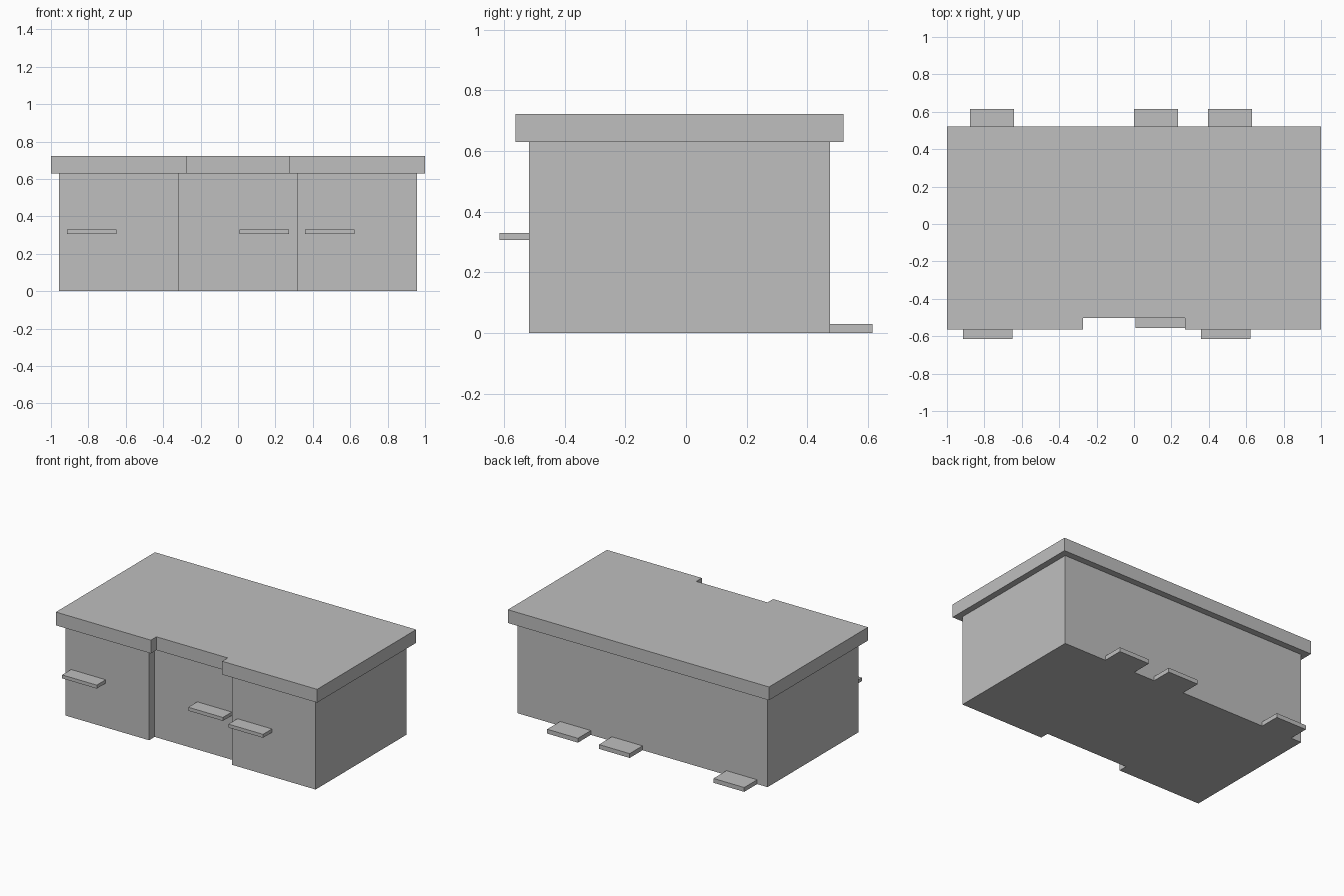
import bpy
import bmesh

cube = bpy.data.objects.get("Cube")
if cube:
    bpy.data.objects.remove(cube, do_unlink=True)

# Single plain grey finish
grey = bpy.data.materials.new("plain grey")
grey.use_nodes = True
colour = (0.52, 0.52, 0.52, 1)
grey.diffuse_color = colour
grey.node_tree.nodes["Principled BSDF"].inputs["Base Color"].default_value = colour


def prism(name, outline, bottom, top):
    """Extrude a flat outline (counter-clockwise) between two heights."""
    bm = bmesh.new()
    base = bm.faces.new([bm.verts.new((x, y, bottom)) for x, y in outline])
    raised = bmesh.ops.extrude_face_region(bm, geom=[base])["geom"]
    verts = [v for v in raised if isinstance(v, bmesh.types.BMVert)]
    bmesh.ops.translate(bm, verts=verts, vec=(0, 0, top - bottom))
    bmesh.ops.recalc_face_normals(bm, faces=bm.faces)
    mesh = bpy.data.meshes.new(name)
    bm.to_mesh(mesh)
    bm.free()
    mesh.materials.append(grey)
    obj = bpy.data.objects.new(name, mesh)
    bpy.context.collection.objects.link(obj)
    return obj


def box(name, x0, x1, y0, y1, z0, z1):
    return prism(name, [(x0, y0), (x1, y0), (x1, y1), (x0, y1)], z0, z1)


WIDTH, MIDDLE = 0.957, 0.318        # half widths of the whole base and its middle bay
FRONT, RECESS, BACK = -0.518, -0.457, 0.475
RIM = 0.045                         # overhang of the top
UNDER, TOP = 0.63, 0.722

# Three cabinets side by side, the middle one set back
box("right_cabinet", -WIDTH, -MIDDLE, FRONT, BACK, 0, UNDER)
box("middle_cabinet", -MIDDLE, MIDDLE, RECESS, BACK, 0, UNDER)
box("left_cabinet", MIDDLE, WIDTH, FRONT, BACK, 0, UNDER)

# Overhanging top with a notch that follows the recess
w, m = WIDTH + RIM - 0.002, MIDDLE - RIM
f, r, b = FRONT - RIM, RECESS - RIM, BACK + RIM
prism("countertop",
      [(-w, f), (-m, f), (-m, r), (m, r), (m, f), (w, f), (w, b), (-w, b)],
      UNDER, TOP)

# Flat door handles
for name, x, y in (("right", -0.915, FRONT), ("middle", 0.008, RECESS), ("left", 0.358, FRONT)):
    box(name + "_handle", x, x + 0.265, y - 0.098, y, 0.306, 0.33)

# Low tabs on the floor behind the cabinets
for name, x in (("right", -0.877), ("middle", 0), ("left", 0.396)):
    box(name + "_back_tab", x, x + 0.235, BACK, 0.616, 0, 0.03)
